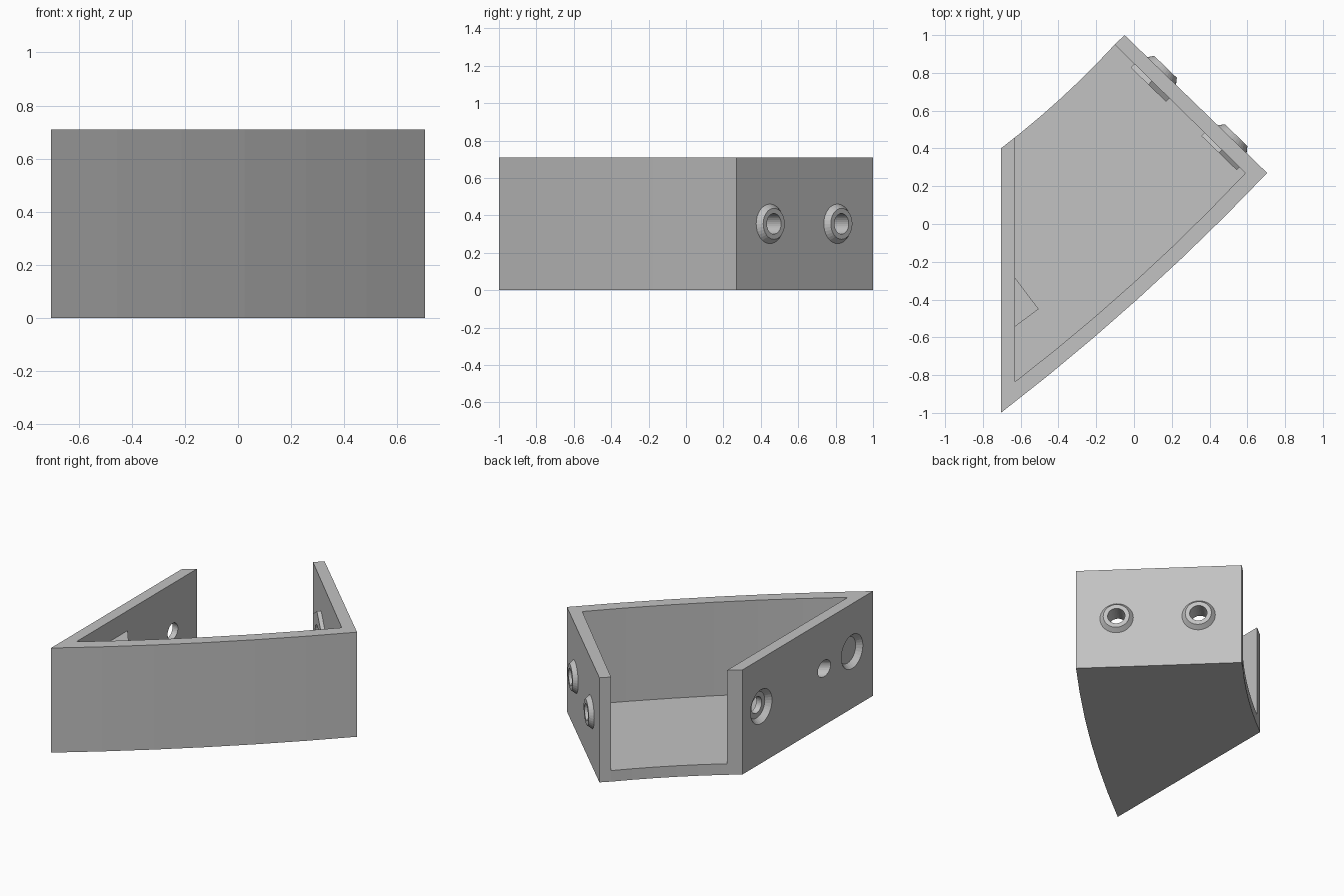
import bpy, bmesh
from mathutils import Vector, Matrix

cube = bpy.data.objects.get("Cube")
if cube:
    bpy.data.objects.remove(cube, do_unlink=True)

# Single grey material
grey = bpy.data.materials.new("plain grey")
grey.use_nodes = True
tone = (0.54, 0.54, 0.54, 1)
grey.diffuse_color = tone
grey.node_tree.nodes["Principled BSDF"].inputs["Base Color"].default_value = tone

HEIGHT, FLOOR, WALL = 0.71, 0.075, 0.073


def finish(bm, name):
    bmesh.ops.recalc_face_normals(bm, faces=bm.faces[:])
    mesh = bpy.data.meshes.new(name)
    bm.to_mesh(mesh)
    bm.free()
    mesh.materials.append(grey)
    obj = bpy.data.objects.new(name, mesh)
    bpy.context.scene.collection.objects.link(obj)
    return obj


def prism(name, outline, low, high):
    bm = bmesh.new()
    face = bm.faces.new([bm.verts.new((p[0], p[1], low)) for p in outline])
    grown = bmesh.ops.extrude_face_region(bm, geom=[face])["geom"]
    verts = [v for v in grown if isinstance(v, bmesh.types.BMVert)]
    bmesh.ops.translate(bm, verts=verts, vec=(0, 0, high - low))
    return finish(bm, name)


def frustum(name, start, direction, length, r_start, r_end, sides=32):
    """Cone section running from start along direction."""
    turn = direction.to_track_quat("Z", "Y").to_matrix().to_4x4()
    mat = Matrix.Translation(start + direction * (length / 2)) @ turn
    bm = bmesh.new()
    bmesh.ops.create_cone(bm, cap_ends=True, segments=sides, radius1=r_start,
                          radius2=r_end, depth=length, matrix=mat)
    return finish(bm, name)


def combine(body, tool, operation):
    mod = body.modifiers.new("combine", "BOOLEAN")
    mod.operation, mod.object, mod.solver = operation, tool, "EXACT"
    bpy.context.view_layer.update()
    graph = bpy.context.evaluated_depsgraph_get()
    mesh = bpy.data.meshes.new_from_object(body.evaluated_get(graph))
    body.modifiers.clear()
    body.data = mesh
    bpy.data.objects.remove(tool, do_unlink=True)


def arc(p, q, sag, steps=6):
    """Shallow curve from p to q, bulging to its right."""
    p, q = Vector(p), Vector(q)
    d = (q - p).normalized()
    side = Vector((d.y, -d.x))
    return [p.lerp(q, i / steps) + side * 4 * sag * (i / steps) * (1 - i / steps)
            for i in range(steps + 1)]


# Plan corners of the tray
left_front, right_corner = (-0.705, -1.0), (0.705, 0.27)
back_tip, back_inner, left_back = (-0.05, 1.0), (-0.102, 0.95), (-0.705, 0.4)

# Solid block, hollowed to leave a floor and three walls
outline = arc(left_front, right_corner, 0.037) + [Vector(back_tip)]
outline += arc(left_back, back_inner, 0.018)[::-1]
body = prism("angled_tray", outline, 0, HEIGHT)
hollow = arc((-0.63, -0.835), (0.59, 0.27), 0.033) + [(-0.202, 1.048), (-0.63, 1.2)]
combine(body, prism("hollow_cutter", hollow, FLOOR, 1), "DIFFERENCE")

# Angled block on the inside of the left wall
block = [(-0.66, -0.245), (-0.505, -0.45), (-0.66, -0.566)]
combine(body, prism("angled_block", block, 0.195, 0.575), "UNION")

# Slanting wall: tapered boss outside, hexagonal seat inside, hole through both
tip, corner = Vector((*back_tip, HEIGHT / 2)), Vector((*right_corner, HEIGHT / 2))
along = (corner - tip).normalized()
out = Vector((-along.y, along.x, 0))
for t in (0.26, 0.755):
    spot = tip.lerp(corner, t)
    combine(body, frustum("boss", spot - out * 0.02, out, 0.05, 0.121, 0.083), "UNION")
    combine(body, frustum("hex_seat", spot - out * (WALL + 0.028), out, 0.06,
                          0.15, 0.15, 6), "UNION")
    combine(body, frustum("bolt_hole", spot - out * 0.2, out, 0.4, 0.055, 0.055),
            "DIFFERENCE")

# Left wall: two tapered sockets, one of them drilled through
inward = Vector((1, 0, 0))
socket_z = 0.385
for y in (0.2, -0.775):
    start = Vector((-0.715, y, socket_z))
    combine(body, frustum("socket", start, inward, 0.045, 0.123, 0.088), "DIFFERENCE")
start = Vector((-0.8, 0.2, socket_z))
combine(body, frustum("socket_hole", start, inward, 0.3, 0.055, 0.055), "DIFFERENCE")

# Slanted hole through the wall and the angled block
slant = Vector((0.8, 0.6, 0))
start = Vector((-0.7, -0.472, socket_z)) - slant * 0.15
combine(body, frustum("slanted_hole", start, slant, 0.5, 0.055, 0.055), "DIFFERENCE")
